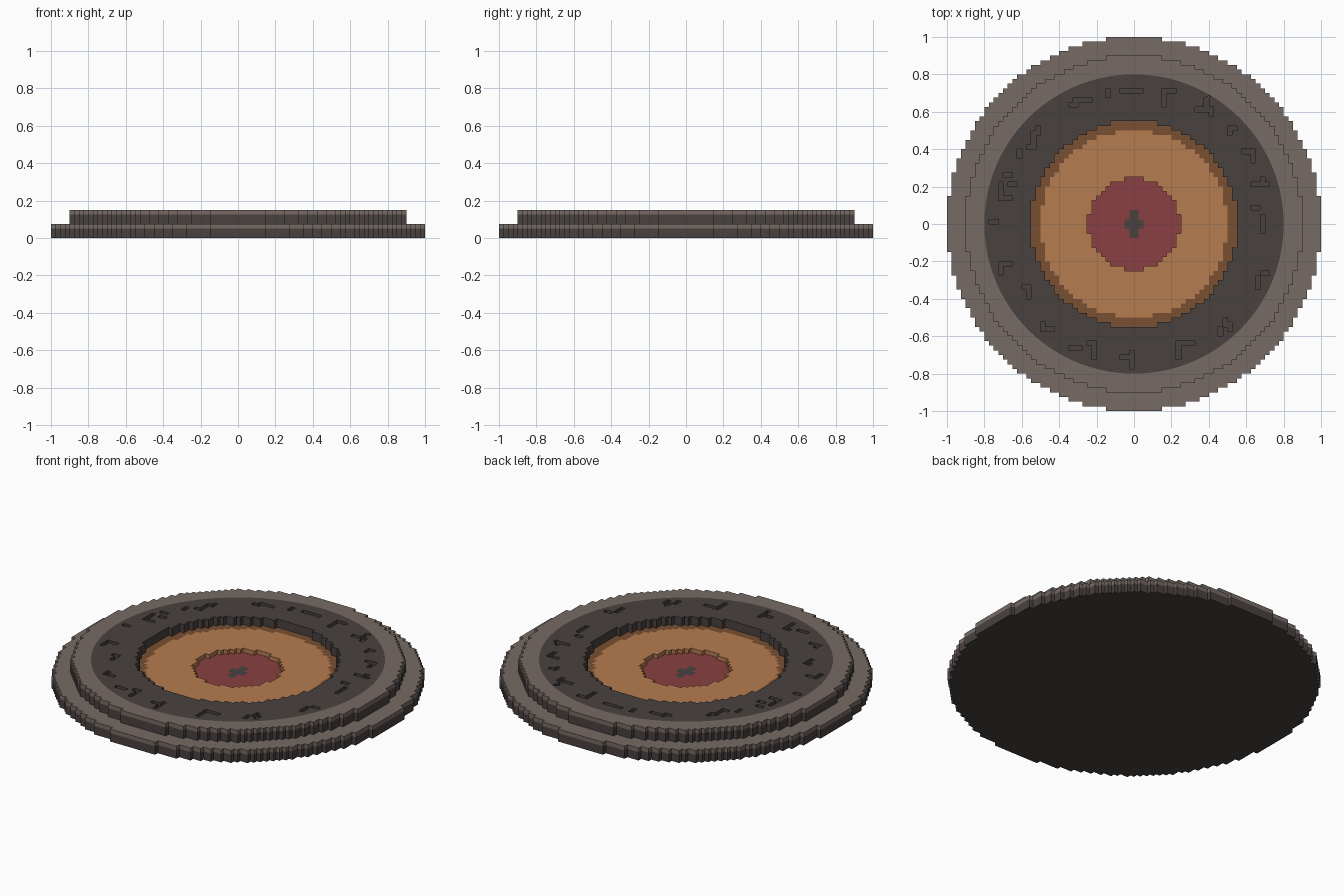
import bpy, bmesh, math

if "Cube" in bpy.data.objects:
    bpy.data.objects.remove(bpy.data.objects["Cube"], do_unlink=True)

U = 0.025  # block size


def material(name, rgb):
    lin = [(c / 255 / 12.92) if c < 11 else ((c / 255 + 0.055) / 1.055) ** 2.4 for c in rgb]
    m = bpy.data.materials.new(name)
    m.use_nodes = True
    m.diffuse_color = (*lin, 1)
    m.node_tree.nodes["Principled BSDF"].inputs["Base Color"].default_value = (*lin, 1)
    return m


DARK = material("dark stone", (73, 65, 64))
LIGHT = material("light stone", (118, 107, 101))
ORANGE = material("orange clay", (182, 124, 80))
BROWN = material("brown clay", (122, 80, 50))
RED = material("dull red", (138, 64, 67))


def disc(r):
    """Blocks whose centres lie within radius r."""
    n = math.ceil(r)
    return {(i, j) for i in range(-n, n) for j in range(-n, n)
            if math.hypot(i + .5, j + .5) <= r}


def rects(*boxes):
    return {(x + i, y + j) for x, y, w, h in boxes for i in range(w) for j in range(h)}


def corners(c):
    i, j = c
    return [(i, j), (i + 1, j), (i + 1, j + 1), (i, j + 1)]


SIDES = [(0, -1), (1, 0), (0, 1), (-1, 0)]


def slab(name, cells, z0, z1, mat, beside=frozenset(), bottom=False, rounded=frozenset()):
    """Extrude blocks from layer z0 to z1; no walls against blocks in beside.
    Corner points in rounded are moved onto the smooth band circle."""
    bm = bmesh.new()
    verts = {}

    def vert(p, z):
        if (p, z) not in verts:
            k = BAND_R / math.hypot(*p) if p in rounded else 1
            verts[p, z] = bm.verts.new((p[0] * k * U, p[1] * k * U, z * U))
        return verts[p, z]

    for c in sorted(cells):
        q = corners(c)
        bm.faces.new([vert(p, z1) for p in q])
        if bottom:
            bm.faces.new([vert(p, z0) for p in reversed(q)])
        for k, (dx, dy) in enumerate(SIDES):
            n = (c[0] + dx, c[1] + dy)
            if n not in cells and n not in beside:
                a, b = q[k], q[(k + 1) % 4]
                bm.faces.new([vert(a, z0), vert(b, z0), vert(b, z1), vert(a, z1)])
    me = bpy.data.meshes.new(name)
    bm.to_mesh(me)
    bm.free()
    me.materials.append(mat)
    ob = bpy.data.objects.new(name, me)
    bpy.context.collection.objects.link(ob)
    return ob


# Plan outlines
BAND_R = 32
base, tier, band_disc = disc(40), disc(36), disc(BAND_R)
pit, tray, centre = disc(22), disc(20), disc(9.8)
cross = rects((-1, -3, 2, 6), (-2, -1, 4, 2))

# Carved marks in the dark band: x, y, width, depth in blocks
back_marks = rects(
    (-3, 28, 5, 1), (-6, 27, 1, 2), (-13, 26, 4, 1), (-14, 25, 2, 1),
    (6, 25, 1, 4), (7, 28, 2, 1), (15, 24, 1, 3), (13, 24, 2, 1), (16, 23, 1, 2),
    (-22, 16, 1, 4), (-21, 19, 1, 2), (-23, 16, 1, 1), (-25, 14, 1, 2),
    (20, 20, 2, 1), (20, 19, 1, 1), (25, 13, 1, 3), (23, 15, 2, 1),
    (-29, 5, 1, 4), (-28, 10, 2, 1), (-27, 8, 2, 1), (-28, 5, 2, 1),
    (-31, 0, 2, 1), (25, 8, 4, 1), (27, 9, 1, 1), (25, 3, 2, 1))
front_marks = rects(
    (27, -2, 1, 4), (26, -14, 1, 3), (27, -11, 2, 1), (-29, -11, 1, 3),
    (-28, -9, 2, 1), (-24, -14, 2, 1), (-23, -16, 1, 2), (-20, -23, 1, 2),
    (-19, -23, 2, 1), (-14, -27, 3, 1), (-9, -29, 1, 4), (-10, -26, 1, 1),
    (-1, -31, 1, 4), (-3, -29, 2, 1), (9, -29, 1, 4), (10, -26, 3, 1),
    (18, -24, 1, 2), (19, -22, 1, 2), (20, -23, 1, 2))

# Lower tier with light rim, red centre and dark cross
slab("base_foot", base, 0, 2, DARK, bottom=True)
slab("base_rim", base - centre, 2, 3, LIGHT, beside=centre)
slab("red_centre", centre - cross, 2, 3, RED, beside=base)
slab("centre_cross", cross, 2, 3, DARK, beside=centre)

# Sunken tray
slab("tray_floor", tray - centre, 3, 4, ORANGE, beside=pit - centre)
slab("tray_edge", pit - tray, 3, 4, BROWN, beside=tier)

# Upper tier: dark wall, light rim and carved dark band
slab("tier_wall", tier - pit, 3, 5, DARK)
rim = tier - band_disc
band = band_disc - pit
seam = {p for c in rim for p in corners(c)} & {p for c in band for p in corners(c)}
slab("tier_rim", rim, 5, 6, LIGHT, beside=band, rounded=seam)
slab("carved_band", band - back_marks - front_marks, 5, 6, DARK, beside=rim, rounded=seam)
